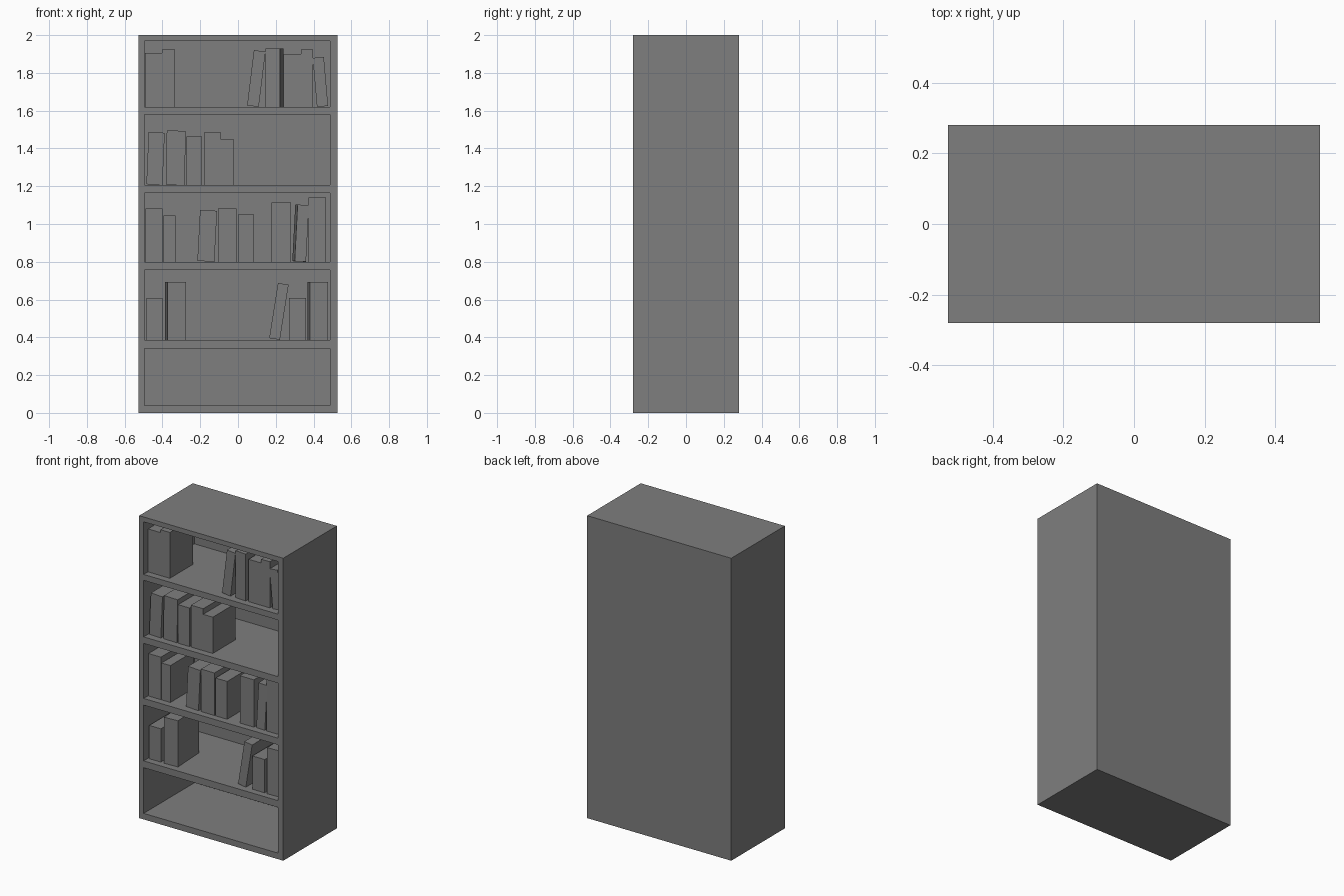
import bpy
import bmesh
from math import radians
from mathutils import Matrix, Vector

default_cube = bpy.data.objects.get("Cube")
if default_cube:
    bpy.data.objects.remove(default_cube, do_unlink=True)

# One flat grey for everything
grey = bpy.data.materials.new("plain_grey")
grey.use_nodes = True
colour = (0.21, 0.21, 0.21, 1)
grey.diffuse_color = colour
grey.node_tree.nodes["Principled BSDF"].inputs["Base Color"].default_value = colour

WIDTH, DEPTH, HEIGHT = 1.054, 0.56, 2.0
INNER_LEFT, INNER_RIGHT = -0.494, 0.488
CAVITY_DEPTH = 0.53
BOOK_FRONT, BOOK_DEPTH = -0.235, 0.24

# Bottom and top of every compartment, lowest first
COMPARTMENTS = [(0.04, 0.342), (0.387, 0.756), (0.8, 1.164),
                (1.207, 1.581), (1.62, 1.968)]


def finish(bm, name):
    bmesh.ops.recalc_face_normals(bm, faces=bm.faces)
    mesh = bpy.data.meshes.new(name)
    bm.to_mesh(mesh)
    bm.free()
    mesh.materials.append(grey)
    obj = bpy.data.objects.new(name, mesh)
    bpy.context.collection.objects.link(obj)
    return obj


def box(size, centre):
    bm = bmesh.new()
    bmesh.ops.create_cube(bm, size=1)
    bmesh.ops.scale(bm, vec=size, verts=bm.verts)
    bmesh.ops.translate(bm, vec=centre, verts=bm.verts)
    return bm


def slice_at(bm, point, normal):
    geom = bm.verts[:] + bm.edges[:] + bm.faces[:]
    bmesh.ops.bisect_plane(bm, geom=geom, plane_co=point, plane_no=normal)


def build_case():
    # Solid block, sliced at the opening edges, openings pushed inward
    bm = box((WIDTH, DEPTH, HEIGHT), (0, 0, HEIGHT / 2))
    for x in (INNER_LEFT, INNER_RIGHT):
        slice_at(bm, (x, 0, 0), (1, 0, 0))
    for compartment in COMPARTMENTS:
        for z in compartment:
            slice_at(bm, (0, 0, z), (0, 0, 1))
    bm.normal_update()

    def is_opening(face):
        c = face.calc_center_median()
        inside = any(low < c.z < high for low, high in COMPARTMENTS)
        return face.normal.y < -0.9 and INNER_LEFT < c.x < INNER_RIGHT and inside

    openings = [face for face in bm.faces if is_opening(face)]
    pushed = bmesh.ops.extrude_discrete_faces(bm, faces=openings)["faces"]
    verts = {v for face in pushed for v in face.verts}
    bmesh.ops.translate(bm, vec=(0, CAVITY_DEPTH, 0), verts=list(verts))
    finish(bm, "bookcase")


def build_book(name, floor, left, right, height, lean=0, yaw=0):
    # Lean tips the top toward +x, yaw turns the book on the shelf
    bm = box((right - left, BOOK_DEPTH, height), (0, 0, height / 2))
    pivot = Vector((0, -BOOK_DEPTH / 2, 0))
    turn = Matrix.Rotation(radians(yaw), 3, "Z") @ Matrix.Rotation(radians(lean), 3, "Y")
    bmesh.ops.rotate(bm, cent=pivot, matrix=turn, verts=bm.verts)
    lowest = min(v.co.z for v in bm.verts)
    place = ((left + right) / 2, BOOK_FRONT + BOOK_DEPTH / 2, floor - lowest)
    bmesh.ops.translate(bm, vec=place, verts=bm.verts)
    finish(bm, name)


# Books of each shelf: left, right, height, optional lean and yaw
lower_books = [
    (-0.485, -0.4, 0.22), (-0.374, -0.276, 0.305, 0, 3),
    (0.165, 0.222, 0.295, 9), (0.27, 0.36, 0.22),
    (0.38, 0.477, 0.305, 0, 3),
]
middle_books = [
    (-0.49, -0.4, 0.281), (-0.395, -0.33, 0.244),
    (-0.215, -0.125, 0.27, 3), (-0.106, -0.008, 0.281),
    (0, 0.085, 0.25), (0.178, 0.281, 0.313),
    (0.3, 0.36, 0.3, 3, 3), (0.374, 0.467, 0.34),
]
upper_books = [
    (-0.485, -0.4, 0.276, 2.5), (-0.382, -0.282, 0.286, 1),
    (-0.273, -0.19, 0.255), (-0.18, -0.09, 0.277),
    (-0.09, -0.02, 0.24),
]
top_books = [
    (-0.493, -0.403, 0.284), (-0.403, -0.334, 0.303),
    (0.048, 0.11, 0.295, 7), (0.146, 0.223, 0.31, 0, -4),
    (0.242, 0.334, 0.28), (0.334, 0.398, 0.305),
    (0.418, 0.477, 0.26, -5),
]

build_case()
shelves = {"lower": lower_books, "middle": middle_books,
           "upper": upper_books, "top": top_books}
for (shelf, books), (floor, _) in zip(shelves.items(), COMPARTMENTS[1:]):
    for number, book in enumerate(books, 1):
        build_book(f"{shelf}_shelf_book_{number}", floor, *book)
